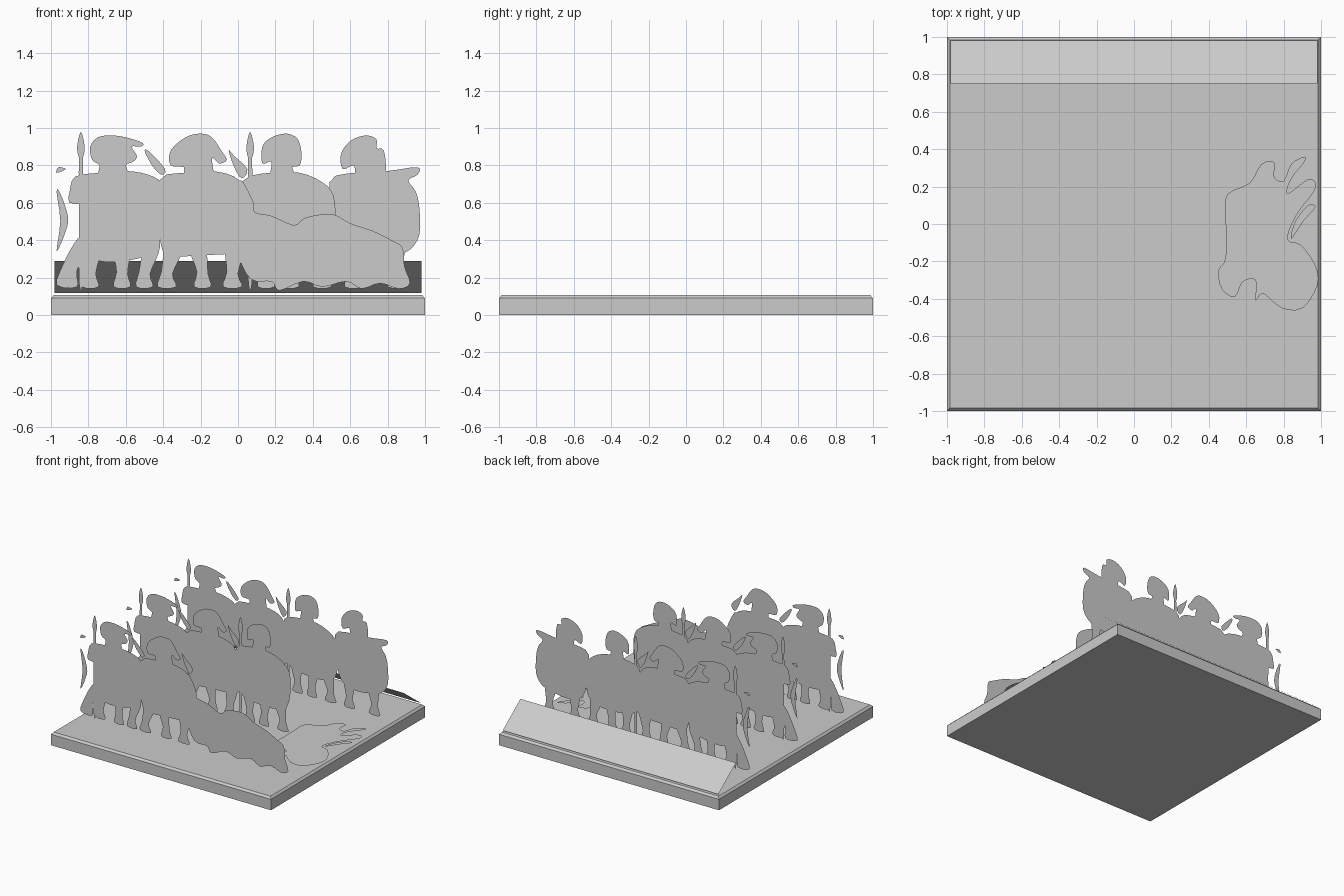
import bpy
import bmesh
from mathutils import Vector, Matrix
from mathutils.geometry import delaunay_2d_cdt

default_cube = bpy.data.objects.get("Cube")
if default_cube:
    bpy.data.objects.remove(default_cube, do_unlink=True)

# One plain material for the whole model
grey = bpy.data.materials.new("light_grey")
grey.use_nodes = True
grey.diffuse_color = (0.6, 0.6, 0.6, 1)
grey.node_tree.nodes["Principled BSDF"].inputs["Base Color"].default_value = grey.diffuse_color


def add_object(name, mesh, location=(0, 0, 0)):
    """Link an object that uses the given mesh."""
    obj = bpy.data.objects.new(name, mesh)
    obj.location = location
    bpy.context.collection.objects.link(obj)
    return obj


def mesh_from_bmesh(name, bm):
    mesh = bpy.data.meshes.new(name)
    bm.to_mesh(mesh)
    bm.free()
    mesh.materials.append(grey)
    return mesh


def smooth_loop(points, steps=3):
    """Closed curve through a few points given in hundredths."""
    pts = [Vector(p) / 100 for p in points]
    count = len(pts)
    loop = []
    for i in range(count):
        a, b, c, d = (pts[(i + k - 1) % count] for k in range(4))
        for s in range(steps):
            t = s / steps
            loop.append(b + (c - a) * t / 2
                        + (a - b * 2.5 + c * 2 - d / 2) * t ** 2
                        + (b * 3 - c * 3 + d - a) / 2 * t ** 3)
    return loop


def cutout(name, shapes, upright=True):
    """Merge overlapping outlines into one flat paper-thin sheet."""
    verts, faces = [], []
    for shape in shapes:
        loop = smooth_loop(shape)
        faces.append(list(range(len(verts), len(verts) + len(loop))))
        verts += loop
    result = delaunay_2d_cdt(verts, [], faces, 1, 0.0001)
    bm = bmesh.new()
    made = [bm.verts.new((v.x, v.y, 0)) for v in result[0]]
    for face in result[2]:
        bm.faces.new([made[i] for i in face])
    bmesh.ops.dissolve_limit(bm, angle_limit=0.001, verts=bm.verts, edges=bm.edges)
    if upright:
        turn = Matrix(((1, 0, 0), (0, 0, -1), (0, 1, 0)))
        bmesh.ops.transform(bm, matrix=turn.to_4x4(), verts=bm.verts)
    return mesh_from_bmesh(name, bm)


def spear(x):
    """Leaf-shaped head on a long thin shaft."""
    head = [(x, 98), (x + 2, 90), (x + 1, 84), (x - 1, 84), (x - 2, 90)]
    shaft = [(x - 1, 86), (x + 1, 86), (x + 1, 50), (x + 1, 17), (x - 1, 17), (x - 1, 50)]
    return [head, shaft]


def leg(hip, foot, width=9):
    """Thigh, narrow ankle and a wider foot."""
    half = width / 2
    return [(hip - half, 40), (hip + half, 40), (hip + half, 33), (foot + 3, 22),
            (foot + half, 15), (foot - half, 15), (foot - 3, 23), (hip - half, 33)]


# Base slab with a chamfered top edge
bm = bmesh.new()
bmesh.ops.create_cube(bm, size=2)
for v in bm.verts:
    v.co.z = 0.09 if v.co.z > 0 else 0
top = [f for f in bm.faces if f.normal.z > 0.9]
rim = bmesh.ops.extrude_face_region(bm, geom=top)
bmesh.ops.delete(bm, geom=top, context="FACES_ONLY")
for v in rim["geom"]:
    if isinstance(v, bmesh.types.BMVert):
        v.co = (v.co.x * 0.985, v.co.y * 0.985, 0.106)
bmesh.ops.recalc_face_normals(bm, faces=bm.faces)
add_object("base_slab", mesh_from_bmesh("base_slab", bm))

# Sloping sheet along the rear edge
bm = bmesh.new()
corners = [(-0.98, 0.75, 0.29), (0.98, 0.75, 0.29), (0.98, 0.98, 0.118), (-0.98, 0.98, 0.118)]
bm.faces.new([bm.verts.new(c) for c in reversed(corners)])
add_object("rear_slope", mesh_from_bmesh("rear_slope", bm))

# Spearman: helmet with crest, torso with shield, arm and legs
spearman = cutout("spearman", spear(-84) + [
    [(-74, 74), (-74, 80), (-78, 83), (-79, 90), (-75, 95), (-68, 96), (-60, 95), (-51, 92),
     (-52, 90), (-57, 90), (-54, 85), (-56, 82), (-60, 80), (-59, 74)],
    [(-87, 74), (-74, 76), (-60, 77), (-48, 75), (-41, 70), (-39, 55), (-41, 42), (-46, 33),
     (-60, 29), (-75, 29), (-82, 36), (-84, 45), (-82, 58), (-90, 60), (-90, 66)],
    [(-50, 88), (-47, 87), (-39, 78), (-41, 75), (-46, 80)],
    [(-84, 42), (-89, 36), (-94, 26), (-97, 16), (-86, 15), (-86, 24), (-80, 38)],
    leg(-78, -79), leg(-62, -62), leg(-47, -50),
])

# Loose spear scraps at the edge of each rank
scraps = cutout("scraps", [
    [(-97, 34), (-92, 45), (-91, 53), (-95, 65), (-97, 66), (-95, 50)],
    [(-97, 76), (-92, 78), (-96, 79)],
])

# Swordsman with a crest falling to one side
swordsman = cutout("swordsman", [
    [(-28, 74), (-29, 79), (-36, 80), (-36, 88), (-28, 95), (-20, 97), (-14, 95), (-9, 88),
     (-6, 83), (-10, 81), (-14, 84), (-14, 74)],
    [(-42, 72), (-28, 76), (-15, 77), (-2, 74), (4, 66), (7, 52), (6, 37), (-3, 33),
     (-20, 32), (-38, 32), (-42, 45)],
    [(-5, 88), (-2, 85), (5, 78), (2, 73), (-2, 79)],
    leg(-35, -38, 10), leg(-21, -19), leg(-2, -3, 10),
])

# Shield bearer with a round helmet
shield_bearer = cutout("shield_bearer", spear(6.5) + [
    [(18, 74), (18, 82), (13, 81), (13, 90), (18, 95), (26, 97), (32, 94), (34, 86),
     (33, 80), (29, 79), (30, 74)],
    [(3, 72), (17, 76), (33, 76), (45, 71), (51, 64), (52, 50), (49, 36), (40, 31),
     (20, 31), (6, 36), (3, 55)],
    leg(14, 15), leg(29, 28), leg(43, 45, 10),
])

# End man holding a large round shield
end_man = cutout("end_man", [
    [(64, 74), (62, 80), (56, 78), (55, 86), (60, 93), (68, 96), (74, 94), (74, 89),
     (78, 88), (78, 74)],
    [(49, 71), (62, 76), (80, 77), (96, 79), (96, 75), (91, 72), (95, 66), (97, 57),
     (97, 43), (92, 35), (84, 32), (70, 30), (57, 33), (51, 45)],
    leg(62, 62, 10), leg(84, 85, 10),
])

# Crouching man sinking to the ground
crouching_man = cutout("crouching_man", [
    [(0, 72), (8, 61), (9, 55), (18, 53), (30, 48), (36, 52), (50, 54), (60, 49), (72, 45),
     (82, 40), (88, 36), (89, 26), (92, 17), (86, 14), (76, 17), (66, 14), (58, 18),
     (45, 15), (35, 18), (22, 13), (18, 18), (7, 19), (0, 35)],
])

# Three ranks, each with its own men
ranks = {
    "front": (-0.66, [spearman, scraps, swordsman, crouching_man]),
    "middle": (-0.06, [spearman, scraps, swordsman, shield_bearer]),
    "rear": (0.56, [spearman, scraps, swordsman, shield_bearer, end_man]),
}
for rank, (y, members) in ranks.items():
    for mesh in members:
        add_object(f"{rank}_rank_{mesh.name}", mesh, (0, y, 0))

# Fallen man lying flat beside the middle rank
fallen_man = cutout("fallen_man", [
    [(49, 5), (50, 16), (62, 22), (68, 32), (75, 33), (75, 25), (80, 23), (84, 32),
     (91, 36), (91, 33), (84, 24), (82, 16), (93, 24), (97, 22), (96, 17), (87, 5),
     (82, -8), (89, -11), (97, -22), (98, -33), (90, -45), (79, -45), (69, -37), (65, -41),
     (65, -30), (58, -31), (54, -39), (47, -35), (45, -25), (49, -18)],
    [(84, -8), (86, 1), (93, 10), (97, 9), (91, 2)],
], upright=False)
add_object("fallen_man", fallen_man, (0, 0, 0.128))
